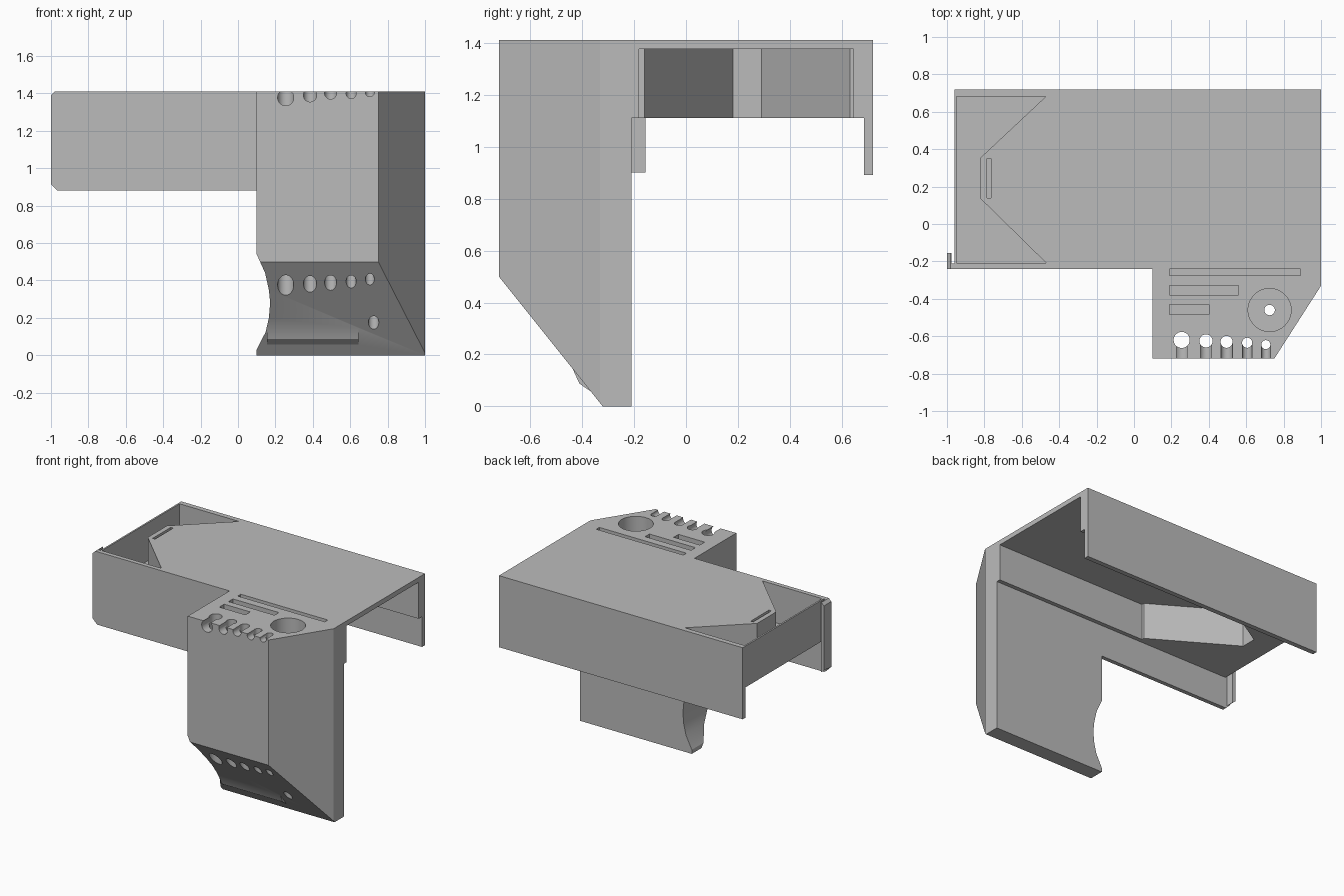
import bpy, bmesh, math
from mathutils import Vector

old = bpy.data.objects.get("Cube")
if old:
    bpy.data.objects.remove(old, do_unlink=True)

grey = bpy.data.materials.new("plain grey")
grey.use_nodes = True
colour = (0.5, 0.5, 0.5, 1)
grey.diffuse_color = colour
grey.node_tree.nodes["Principled BSDF"].inputs["Base Color"].default_value = colour

TOP, FLOOR, UNDER = 1.41, 1.11, 1.375


def prism(name, pts, axis, lo, hi):
    """Extrude a 2D outline along an axis; outline is (x,y), (x,z) or (y,z)."""
    place = {"z": lambda u, v, w: (u, v, w),
             "y": lambda u, v, w: (u, w, v),
             "x": lambda u, v, w: (w, u, v)}[axis]
    bm = bmesh.new()
    face = bm.faces.new([bm.verts.new(place(u, v, lo)) for u, v in pts])
    ext = bmesh.ops.extrude_face_region(bm, geom=[face])
    moved = [g for g in ext["geom"] if isinstance(g, bmesh.types.BMVert)]
    bmesh.ops.translate(bm, verts=moved, vec=Vector(place(0, 0, hi - lo)))
    bmesh.ops.recalc_face_normals(bm, faces=bm.faces)
    mesh = bpy.data.meshes.new(name)
    bm.to_mesh(mesh)
    bm.free()
    mesh.materials.append(grey)
    obj = bpy.data.objects.new(name, mesh)
    bpy.context.scene.collection.objects.link(obj)
    return obj


def rect(u0, u1, v0, v1):
    return [(u0, v0), (u1, v0), (u1, v1), (u0, v1)]


def circle(u, v, r, n=40):
    steps = [2 * math.pi * i / n for i in range(n)]
    return [(u + r * math.cos(a), v + r * math.sin(a)) for a in steps]


def combine(target, tool, operation):
    """Apply a boolean and discard the tool."""
    tool.hide_render = True
    mod = target.modifiers.new("bool", "BOOLEAN")
    mod.operation, mod.solver, mod.object = operation, "EXACT", tool
    bpy.context.view_layer.objects.active = target
    bpy.ops.object.modifier_apply(modifier=mod.name)
    bpy.data.objects.remove(tool, do_unlink=True)


def cut(target, pts, axis, lo, hi):
    combine(target, prism("cutter", pts, axis, lo, hi), "DIFFERENCE")


# Tool holder block: chamfered outline, sloped underside, scooped side
outline = [(0.1, -0.21), (0.1, -0.72), (0.75, -0.72), (1, -0.33), (1, -0.21)]
housing = prism("bracket_housing", outline, "z", 0, TOP)
cut(housing, [(-0.8, 0.6), (-0.32, 0), (-0.32, -0.2), (-0.8, -0.2)], "x", -0.2, 1.2)
scoop = [(0.1, 0.54), (0.145, 0.44), (0.165, 0.35), (0.172, 0.28),
         (0.165, 0.2), (0.148, 0.125), (0.1, 0.03), (0, 0.03), (0, 0.54)]
cut(housing, scoop, "y", -1, 0)

# Graded tool holes with grooves open to the front
for x, y, r, low in [(0.255, -0.62, 0.043, 1.335), (0.385, -0.625, 0.035, 1.355),
                     (0.495, -0.63, 0.032, 1.37), (0.605, -0.635, 0.027, 1.373),
                     (0.705, -0.645, 0.024, 1.383)]:
    cut(housing, circle(x, y, r), "z", -0.1, 1.6)
    cut(housing, circle(x, low + r, r), "y", -0.8, y)

# Round recess with a drain hole, and three flat slots
cut(housing, circle(0.725, -0.46, 0.115, 64), "z", 1.2, 1.6)
cut(housing, circle(0.725, -0.46, 0.028), "z", -0.1, 1.6)
for x1, y0, y1 in [(0.89, -0.275, -0.24), (0.56, -0.38, -0.33), (0.4, -0.485, -0.43)]:
    cut(housing, rect(0.19, x1, y0, y1), "z", 1.15, 1.6)

# Saddle: top plate, side walls, inner rails, end hook and tray body
front = [(-1, 0.915), (-0.965, 0.88), (0.1, 0.88), (0.1, TOP), (-0.98, TOP), (-1, 1.39)]
tray = [(-0.96, -0.18), (-0.22, -0.18), (-0.22, -0.16), (-0.785, 0.18), (-0.785, 0.29),
        (-0.22, 0.63), (-0.22, 0.645), (-0.96, 0.645)]
hook = [(-1, 0.92), (-0.975, 0.9), (-0.975, TOP), (-0.98, TOP), (-1, 1.39)]
for part in [prism("front_wall", front, "y", -0.24, -0.21),
             prism("top_plate", rect(-0.96, 1, -0.21, 0.685), "z", UNDER, TOP),
             prism("back_wall", rect(-0.96, 1, 0.89, TOP), "y", 0.685, 0.72),
             prism("front_rail", rect(-0.96, 1, FLOOR, UNDER), "y", -0.21, -0.18),
             prism("back_rail", rect(-0.96, 1, FLOOR, UNDER), "y", 0.645, 0.685),
             prism("tray_body", tray, "z", FLOOR, UNDER),
             prism("end_hook", hook, "y", -0.21, -0.155)]:
    combine(housing, part, "UNION")

# Tray opening with a tongue, and the thin slot in the tongue
opening = [(-0.948, -0.208), (-0.47, -0.208), (-0.82, 0.135), (-0.82, 0.355),
           (-0.47, 0.683), (-0.948, 0.683)]
cut(housing, opening, "z", FLOOR + 0.025, 1.6)
cut(housing, rect(-0.785, -0.765, 0.14, 0.35), "z", TOP - 0.025, 1.6)

# Ledge on the sloped lower face
ledge = prism("lower_ledge", [(-0.436, 0.145), (-0.41, 0.088), (-0.355, 0.05), (-0.34, 0.06)],
              "x", 0.155, 0.645)
combine(housing, ledge, "UNION")

# Merge coplanar faces left by the joins, then smooth the round holes
bm = bmesh.new()
bm.from_mesh(housing.data)
bmesh.ops.remove_doubles(bm, verts=bm.verts, dist=0.0002)
bmesh.ops.dissolve_limit(bm, angle_limit=0.002, verts=bm.verts, edges=bm.edges)
bm.to_mesh(housing.data)
bm.free()
bpy.ops.object.select_all(action="DESELECT")
housing.select_set(True)
bpy.context.view_layer.objects.active = housing
bpy.ops.object.shade_smooth_by_angle(angle=math.radians(15))
